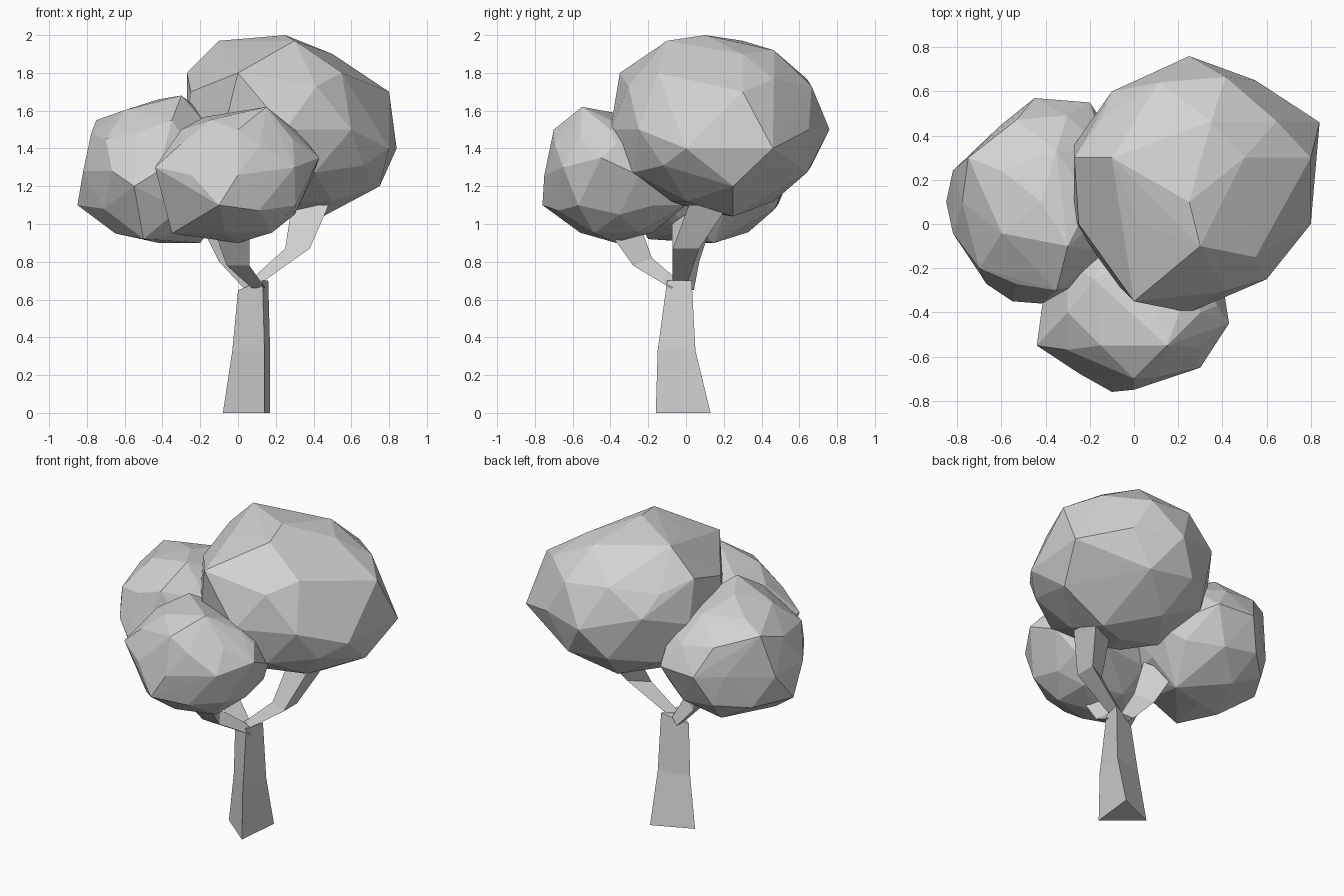
import bpy
import bmesh
from mathutils import Vector

cube = bpy.data.objects.get("Cube")
if cube:
    bpy.data.objects.remove(cube)

# One plain grey for the whole tree
GREY = (.65, .65, .65, 1)
grey = bpy.data.materials.new("plain grey")
grey.use_nodes = True
grey.diffuse_color = GREY
grey.node_tree.nodes["Principled BSDF"].inputs["Base Color"].default_value = GREY


def add_object(name, bm):
    """Turn a bmesh into a flat-shaded object."""
    bmesh.ops.recalc_face_normals(bm, faces=bm.faces)
    mesh = bpy.data.meshes.new(name)
    bm.to_mesh(mesh)
    bm.free()
    mesh.materials.append(grey)
    obj = bpy.data.objects.new(name, mesh)
    bpy.context.collection.objects.link(obj)
    return obj


def skin(name, rings):
    """Skin a list of equal-length rings and cap both ends."""
    bm = bmesh.new()
    loops = [[bm.verts.new(p) for p in ring] for ring in rings]
    count = len(loops[0])
    for low, high in zip(loops, loops[1:]):
        for i in range(count):
            j = (i + 1) % count
            bm.faces.new((low[i], low[j], high[j], high[i]))
    bm.faces.new(loops[0][::-1])
    bm.faces.new(loops[-1])
    return add_object(name, bm)


def branch(name, path, half_width, ridge):
    """Three-sided limb: a flat underside along the path, with a ridge above it."""
    half_width, ridge = Vector(half_width), Vector(ridge)
    rings = []
    for point, size in zip(map(Vector, path), (.6, 1, 1.5)):
        rings.append([point - half_width * size,
                      point + half_width * size,
                      point + ridge * size])
    return skin(name, rings)


def crown(name, centre, radii, corners):
    """Faceted leaf mass: a stretched icosphere with some corners moved."""
    centre = Vector(centre)
    ball = bmesh.new()
    bmesh.ops.create_icosphere(ball, subdivisions=2, radius=1)
    free = [v.co.copy() for v in ball.verts]
    ball.free()
    points = []
    for corner in map(Vector, corners):
        offset = corner - centre
        heading = Vector([o / r for o, r in zip(offset, radii)]).normalized()
        nearest = max(free, key=heading.dot)
        free.remove(nearest)
        points.append(corner)
    points += [centre + Vector([c * r for c, r in zip(p, radii)]) for p in free]

    # A hull keeps the mass convex after the corners move
    bm = bmesh.new()
    for p in points:
        bm.verts.new(p)
    hull = bmesh.ops.convex_hull(bm, input=bm.verts)
    unused = set(hull["geom_interior"]) | set(hull["geom_unused"])
    inner = [g for g in unused if isinstance(g, bmesh.types.BMVert)]
    bmesh.ops.delete(bm, geom=inner, context="VERTS")
    return add_object(name, bm)


# Trunk: tapering three-sided prism
skin("trunk", [
    [(.14, -.16, 0), (.17, .13, 0), (-.08, .02, 0)],
    [(.14, -.15, .33), (.17, .05, .33), (-.03, 0, .33)],
    [(.13, -.1, .7), (.16, .03, .7), (0, -.03, .65)],
])

# Branches, each running up into its crown
branch("left_branch", [(.14, -.03, .7), (.38, 0, .87), (.48, .12, 1.1)],
       half_width=(0, .07, 0), ridge=(-.13, 0, 0))
branch("right_branch", [(.04, 0, .65), (-.1, 0, .8), (-.2, .03, 1)],
       half_width=(0, .07, 0), ridge=(.1, 0, .05))
branch("front_branch", [(.11, -.08, .66), (0, -.28, .78), (-.03, -.4, .95)],
       half_width=(.06, 0, 0), ridge=(0, .1, .04))

# Large upper crown
crown("large_crown", (.26, .18, 1.52), (.56, .57, .47), [
    (.25, .1, 2), (-.1, .3, 1.97), (.3, -.1, 1.97), (.5, .3, 1.9),
    (.8, .3, 1.7), (.84, .46, 1.4), (.8, 0, 1.4), (.75, .25, 1.2),
    (.6, -.25, 1.5), (.55, -.15, 1.8), (.25, .76, 1.5), (.55, .65, 1.5),
    (.25, -.4, 1.5), (0, -.35, 1.8), (-.1, .6, 1.6), (-.27, .3, 1.8),
    (-.25, 0, 1.7), (.45, .25, 1.04),
])

# Mid-height crown on the right
crown("right_crown", (-.42, .1, 1.28), (.42, .46, .38), [
    (-.75, .3, 1.55), (-.7, -.2, 1.45), (-.35, -.3, 1.55), (-.85, .1, 1.1),
    (-.45, .57, 1.3), (-.2, .55, 1.3), (-.55, -.35, 1.2), (-.6, .45, 1.3),
    (-.65, 0, .95), (-.5, -.2, .92), (-.2, .15, .9), (-.3, -.1, 1.68),
    (0, .25, 1.2),
])

# Small low crown at the front
crown("front_crown", (0, -.37, 1.26), (.42, .38, .36), [
    (0, -.4, 1.55), (.15, -.55, 1.62), (-.15, -.55, 1.55), (0, -.15, 1.5),
    (.3, -.4, 1.5), (-.3, -.4, 1.5), (.43, -.45, 1.35), (-.44, -.55, 1.3),
    (-.1, -.76, 1.1), (0, -.7, 1.5), (.3, -.65, 1.3), (.3, -.35, 1.05),
    (-.35, -.45, .95), (.2, 0, 1.1),
])
